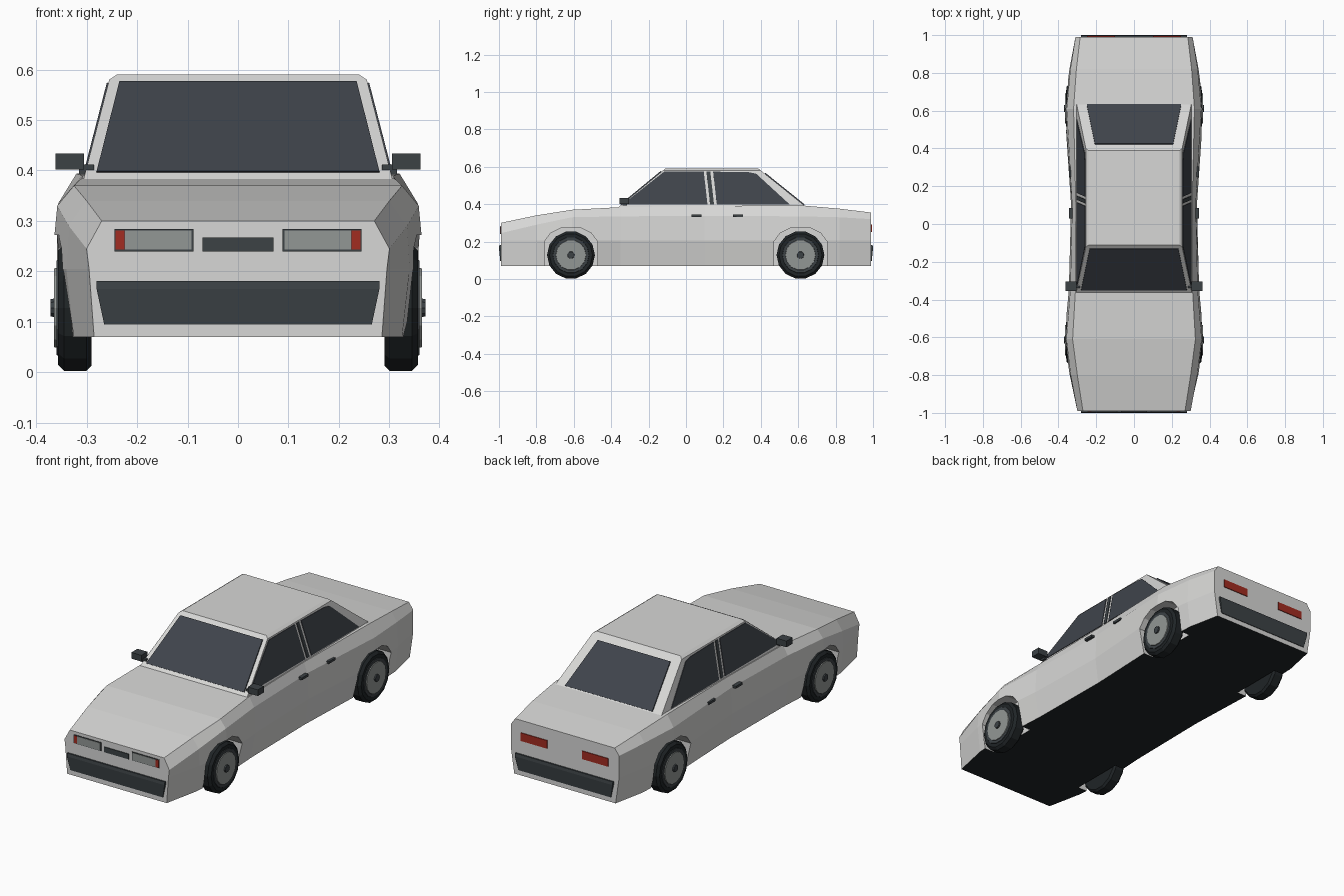
import bpy
import bmesh
from math import cos, sin, pi
from mathutils import Vector

if "Cube" in bpy.data.objects:
    bpy.data.objects.remove(bpy.data.objects["Cube"])


def material(name, r, g, b):
    m = bpy.data.materials.new(name)
    m.use_nodes = True
    m.diffuse_color = (r, g, b, 1)
    m.node_tree.nodes["Principled BSDF"].inputs["Base Color"].default_value = (r, g, b, 1)
    return m


PAINT = material("light_grey_paint", 0.68, 0.68, 0.67)
GLASS = material("dark_glass", 0.05, 0.057, 0.07)
TRIM = material("dark_trim", 0.045, 0.054, 0.06)
RUBBER = material("black_rubber", 0.014, 0.018, 0.02)
LENS = material("grey_lens", 0.29, 0.31, 0.3)
RED = material("red_lens", 0.36, 0.025, 0.015)


def loft(name, rings, *mats):
    """Closed solid skinned through rings of equal point count."""
    bm = bmesh.new()
    vs = [[bm.verts.new(p) for p in ring] for ring in rings]
    n = len(vs[0])
    for a, b in zip(vs, vs[1:]):
        for i in range(n):
            j = (i + 1) % n
            bm.faces.new((a[i], a[j], b[j], b[i]))
    bm.faces.new(vs[0])
    bm.faces.new(vs[-1])
    bmesh.ops.recalc_face_normals(bm, faces=bm.faces)
    mesh = bpy.data.meshes.new(name)
    bm.to_mesh(mesh)
    bm.free()
    for m in mats:
        mesh.materials.append(m)
    ob = bpy.data.objects.new(name, mesh)
    bpy.context.collection.objects.link(ob)
    return ob


def prism(name, pts, vec, *mats):
    pts = [Vector(p) for p in pts]
    return loft(name, [pts, [p + Vector(vec) for p in pts]], *mats)


def box(name, x0, x1, y0, y1, z0, z1, mat):
    return prism(name, [(x0, y0, z0), (x1, y0, z0), (x1, y0, z1), (x0, y0, z1)],
                 (0, y1 - y0, 0), mat)


def lathe(name, profile, y, z, sides, mat):
    """Solid of revolution along x; profile holds (x, radius)."""
    angles = [2 * pi * (i + 0.5) / sides for i in range(sides)]
    return loft(name, [[(x, y + r * sin(a), z + r * cos(a)) for a in angles]
                       for x, r in profile], mat)


# Body shell: y, bottom x, side x, belt x, belt z, top x, top z
STATIONS = [
    (-0.99, .285, .295, .30, .245, .27, .30),
    (-0.80, .325, .34, .335, .29, .30, .34),
    (-0.61, .335, .37, .358, .33, .325, .37),
    (-0.35, .32, .345, .337, .335, .31, .384),
    (0.10, .315, .333, .327, .337, .308, .39),
    (0.61, .335, .368, .356, .335, .32, .394),
    (0.82, .325, .342, .337, .33, .305, .376),
    (0.99, .29, .31, .31, .32, .285, .355),
]
SILL, CREASE = .07, .205
rings = []
for y, xb, xm, xs, zs, xt, zt in STATIONS:
    half = [(xb, SILL), (xm, CREASE), (xs, zs), (xt, zt)]
    rings.append([(x, y, z) for x, z in half] + [(-x, y, z) for x, z in reversed(half)])
body = loft("body", rings, PAINT, RUBBER)
for f in body.data.polygons:
    f.material_index = int(f.normal.z < -0.9)

# Wheel arches
WHEELS = (-.615, .612)
arch = [(.142, -.05), (.142, .2), (.108, .246), (.055, .272)]
arch += [(-a, b) for a, b in reversed(arch)]
bpy.context.view_layer.objects.active = body
for wy in WHEELS:
    for s in (-1, 1):
        cutter = prism("arch_cutter", [(s * .275, wy + a, b) for a, b in arch],
                       (s * .2, 0, 0), PAINT)
        cutter.hide_render = True
        mod = body.modifiers.new("arch", "BOOLEAN")
        mod.object = cutter
        mod.operation = "DIFFERENCE"
        mod.solver = "EXACT"
        bpy.ops.object.modifier_apply(modifier=mod.name)
        bpy.data.objects.remove(cutter)

# Cabin with a softened roof edge
BASE, EAVE = .375, .58
FRONT, REAR = (-.372, -.123), (.655, .40)
SIDE = (.308, .255)


def mix(pair, z):
    return pair[0] + (pair[1] - pair[0]) * (z - BASE) / (EAVE - BASE)


def rect(x, y0, y1, z):
    return [(-x, y0, z), (x, y0, z), (x, y1, z), (-x, y1, z)]


loft("cabin", [rect(SIDE[0], FRONT[0], REAR[0], BASE),
               rect(SIDE[1], FRONT[1], REAR[1], EAVE),
               rect(.24, FRONT[1] + .012, REAR[1] - .012, .59)], PAINT)

# Windscreen and rear window
for name, plane, low, high, ztop, d in (("windscreen", FRONT, .28, .235, .573, -1),
                                        ("rear_window", REAR, .25, .207, .563, 1)):
    pts = [(x, mix(plane, z) - d * .002, z) for x, z in
           ((-low, .395), (low, .395), (high, ztop), (-high, ztop))]
    prism(name, pts, (0, d * .006, .004), GLASS)

# Side windows and centre pillars as (y, z) outlines
SIDE_PANES = {
    "front_side_window": (GLASS, [(-.34, .397), (.115, .397), (.095, .573), (-.117, .573)]),
    "centre_pillar": (TRIM, [(.129, .397), (.15, .397), (.13, .573), (.109, .573)]),
    "rear_side_window": (GLASS, [(.165, .397), (.555, .397), (.375, .562), (.335, .57), (.145, .573)]),
}
for s, side in ((1, "left"), (-1, "right")):
    for name, (mat, outline) in SIDE_PANES.items():
        prism(f"{side}_{name}", [(s * (mix(SIDE, z) - .002), y, z) for y, z in outline],
              (s * .005, 0, .001), mat)
    # Mirrors and door handles
    box(f"{side}_mirror", s * .305, s * .362, -.355, -.305, .402, .434, TRIM)
    box(f"{side}_mirror_stalk", s * .285, s * .315, -.34, -.315, .392, .412, TRIM)
    for door, y in (("front", .03), ("rear", .25)):
        box(f"{side}_{door}_handle", s * .315, s * .345, y, y + .054, .332, .344, TRIM)
    # Lamps
    box(f"{side}_lamp_surround", s * .088, s * .245, -.993, -.985, .24, .284, TRIM)
    box(f"{side}_headlamp", s * .092, s * .224, -.995, -.988, .243, .281, LENS)
    box(f"{side}_indicator", s * .225, s * .243, -.995, -.988, .243, .281, RED)
    box(f"{side}_tail_lamp", s * .10, s * .25, .986, .994, .25, .292, RED)
    # Wheels
    for end, y in zip(("front", "rear"), WHEELS):
        label = f"{side}_{end}"
        lathe(f"{label}_tyre", [(s * .29, .118), (s * .30, .128), (s * .345, .128),
                                (s * .357, .115)], y, .128, 14, RUBBER)
        lathe(f"{label}_wheel_ring", [(s * .35, .1), (s * .36, .096)], y, .128, 14, TRIM)
        lathe(f"{label}_rim", [(s * .35, .084), (s * .364, .08)], y, .128, 14, LENS)
        lathe(f"{label}_hub", [(s * .35, .022), (s * .371, .018)], y, .128, 10, TRIM)

# Grille and bumpers
box("grille", -.07, .07, -.994, -.985, .24, .267, TRIM)
for name, d in (("front_bumper", -1), ("rear_bumper", 1)):
    loft(name, [[(-x, d * .98, z0), (x, d * .98, z0), (x, d * y, z1), (-x, d * y, z1)]
                for x, y, z0, z1 in ((.265, .993, .095, .095), (.28, 1.0, .165, .165),
                                     (.28, .998, .181, .181))], TRIM)
